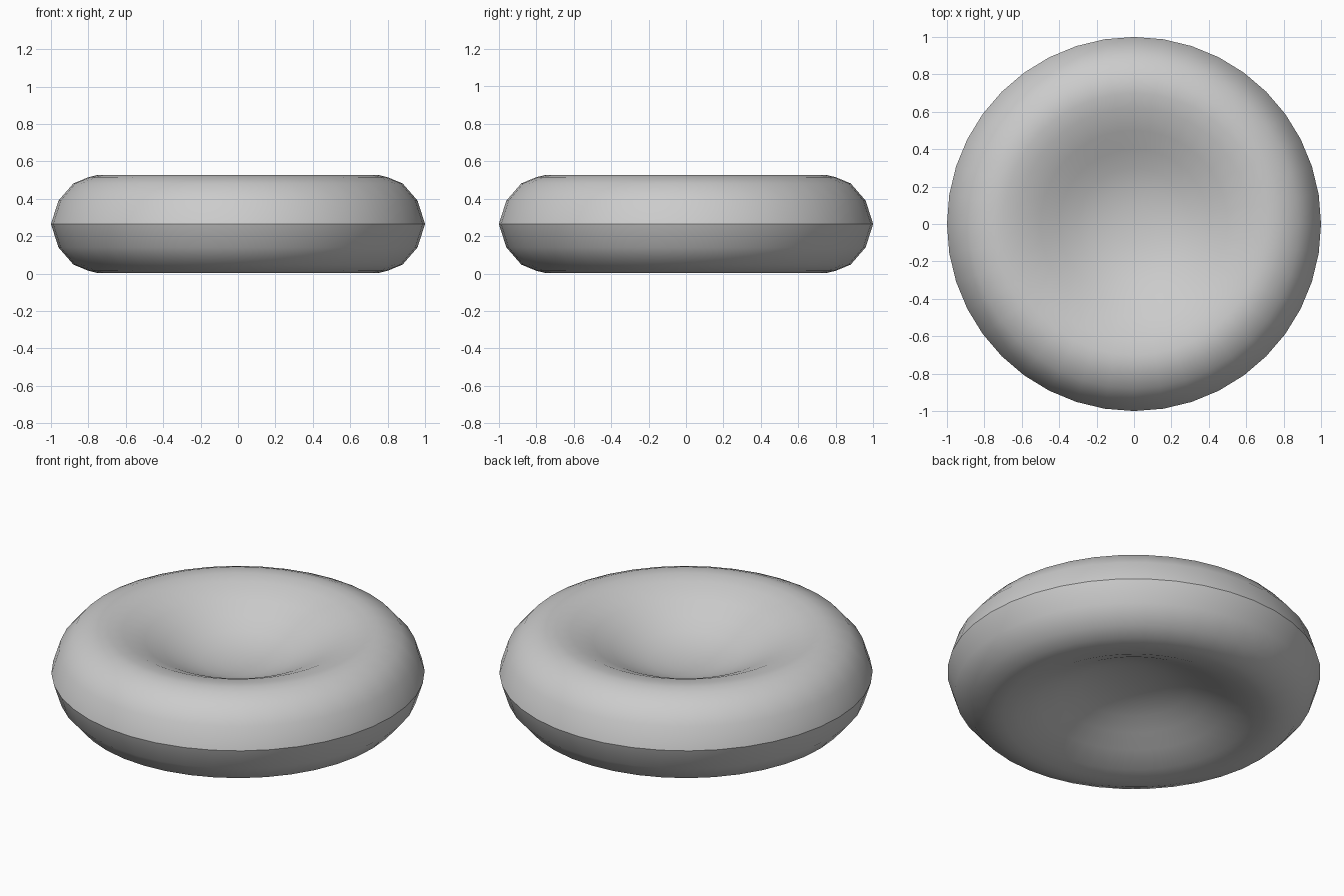
import bpy
import bmesh
import math
from mathutils import Vector

# Remove the default cube only
cube = bpy.data.objects.get("Cube")
if cube:
    bpy.data.objects.remove(cube, do_unlink=True)

SEGMENTS = 40
MID_Z = 0.265

# Half of the disc's cross-section: (radius, height above the middle plane)
PROFILE = [
    (0.0, 0.05), (0.1, 0.055), (0.2, 0.07), (0.3, 0.1), (0.4, 0.145),
    (0.5, 0.195), (0.62, 0.247), (0.7, 0.26), (0.75, 0.262),
    (0.8, 0.25), (0.88, 0.217), (0.96, 0.125), (1.0, 0.0),
]

# Plain grey surface
grey = bpy.data.materials.new("plain grey")
grey.use_nodes = True
colour = (0.6, 0.6, 0.6, 1.0)
grey.diffuse_color = colour
grey.node_tree.nodes["Principled BSDF"].inputs["Base Color"].default_value = colour

# Full outline from the top centre, round the rim, to the bottom centre
outline = PROFILE + [(r, -h) for r, h in reversed(PROFILE[:-1])]

# Dimpled disc, made by revolving the outline
bm = bmesh.new()
verts = [bm.verts.new(Vector((r, 0, MID_Z + h))) for r, h in outline]
edges = [bm.edges.new(pair) for pair in zip(verts, verts[1:])]
bmesh.ops.spin(bm, geom=verts + edges, cent=(0, 0, 0), axis=(0, 0, 1),
               angle=math.tau, steps=SEGMENTS)
bmesh.ops.remove_doubles(bm, verts=bm.verts, dist=0.0005)
bmesh.ops.recalc_face_normals(bm, faces=bm.faces)

mesh = bpy.data.meshes.new("dimpled_disc")
bm.to_mesh(mesh)
bm.free()
mesh.materials.append(grey)
disc = bpy.data.objects.new("dimpled_disc", mesh)
bpy.context.collection.objects.link(disc)

# Smooth surface with a crease round the middle
bpy.ops.object.select_all(action="DESELECT")
disc.select_set(True)
bpy.context.view_layer.objects.active = disc
bpy.ops.object.shade_smooth_by_angle(angle=math.radians(32))
